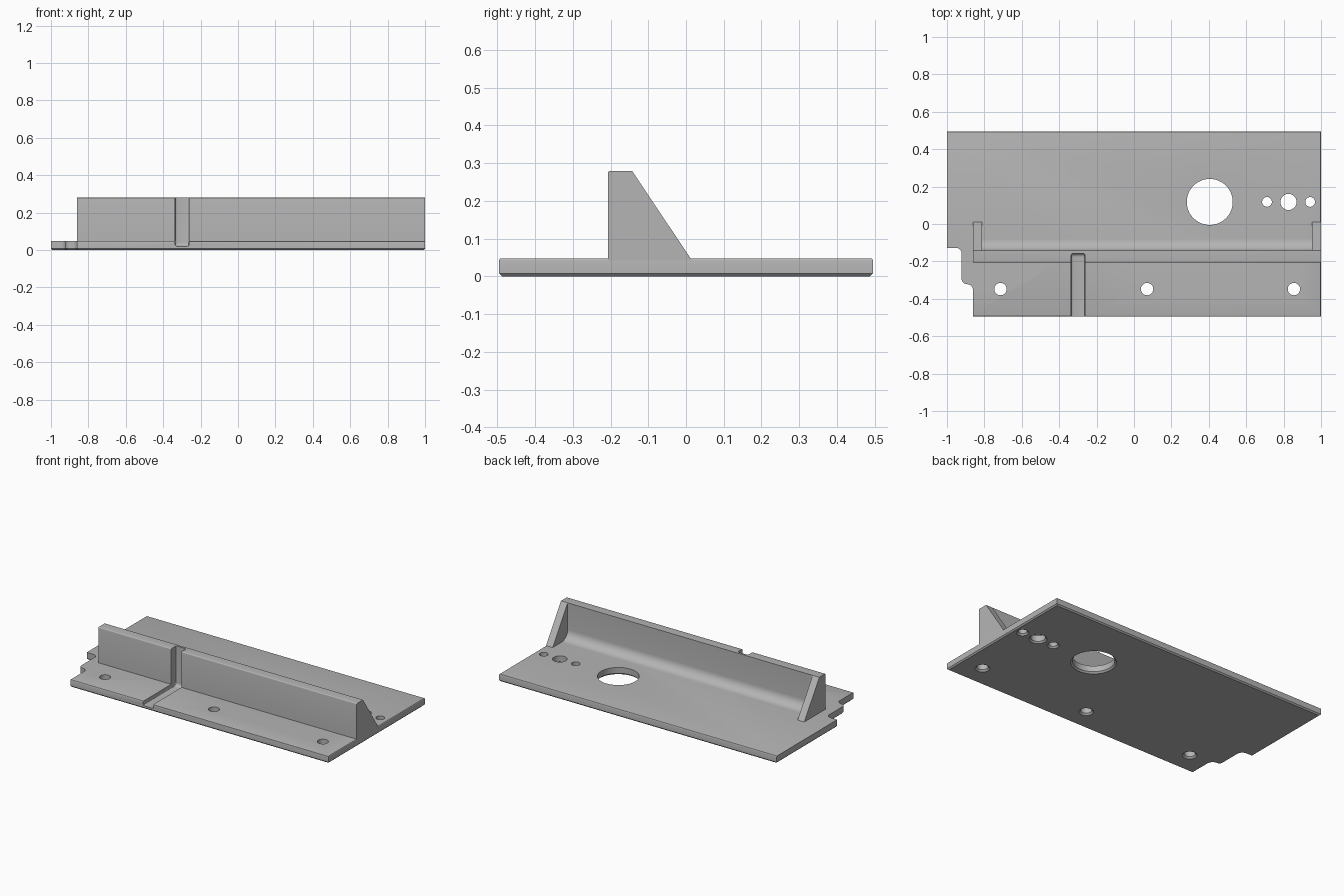
import bpy, bmesh
from math import cos, sin, radians

cube = bpy.data.objects.get("Cube")
if cube:
    bpy.data.objects.remove(cube, do_unlink=True)

grey = bpy.data.materials.new("plain grey")
grey.use_nodes = True
colour = (0.46, 0.46, 0.46, 1)
grey.diffuse_color = colour
grey.node_tree.nodes["Principled BSDF"].inputs["Base Color"].default_value = colour

HALF = 0.495      # half depth of the plate
TOP = 0.048       # plate thickness
LEFT = -0.86      # end of the wall
FRONT, BACK, HIGH = -0.207, -0.143, 0.28


def arc(cx, cy, r, a0, a1, n=8):
    angles = [radians(a0 + (a1 - a0) * i / n) for i in range(n + 1)]
    return [(cx + r * cos(a), cy + r * sin(a)) for a in angles]


def prism(name, pts, axis, lo, hi, bevels=()):
    """Extrude a profile along X (points are y, z) or Z (points are x, y).
    bevels: (edge test, offset, segments)."""
    bm = bmesh.new()
    place = (lambda p, d: (d, *p)) if axis == "X" else (lambda p, d: (*p, d))
    face = bm.faces.new([bm.verts.new(place(p, lo)) for p in pts])
    out = bmesh.ops.extrude_face_region(bm, geom=[face])
    for v in out["geom"]:
        if isinstance(v, bmesh.types.BMVert):
            v.co["XYZ".index(axis)] = hi
    bmesh.ops.recalc_face_normals(bm, faces=bm.faces)
    for test, offset, segments in bevels:
        edges = [e for e in bm.edges if all(test(v.co) for v in e.verts)]
        bmesh.ops.bevel(bm, geom=edges, offset=offset, segments=segments,
                        profile=0.5, affect="EDGES")
    bmesh.ops.recalc_face_normals(bm, faces=bm.faces)
    mesh = bpy.data.meshes.new(name)
    bm.to_mesh(mesh)
    bm.free()
    mesh.materials.append(grey)
    ob = bpy.data.objects.new(name, mesh)
    bpy.context.collection.objects.link(ob)
    return ob


def hole_cutter(x, y, r):
    """Drill with a flared foot, for a chamfered hole underneath."""
    bm = bmesh.new()
    for r1, r2, z, depth in ((r, r, 0.05, 0.2), (r + 0.02, r, 0, 0.02)):
        out = bmesh.ops.create_cone(bm, cap_ends=True, segments=48, radius1=r1,
                                    radius2=r2, depth=depth)
        bmesh.ops.translate(bm, verts=out["verts"], vec=(x, y, z))
    mesh = bpy.data.meshes.new("hole_cutter")
    bm.to_mesh(mesh)
    bm.free()
    mesh.materials.append(grey)
    ob = bpy.data.objects.new("hole_cutter", mesh)
    bpy.context.collection.objects.link(ob)
    return ob


def cut(target, cutter):
    cutter.hide_render = True
    mod = target.modifiers.new("cut", "BOOLEAN")
    mod.operation = "DIFFERENCE"
    mod.solver = "EXACT"
    mod.use_self = True
    mod.object = cutter
    bpy.context.view_layer.objects.active = target
    bpy.ops.object.modifier_apply(modifier=mod.name)


# Base plate with a stepped, rounded corner notch
r = 0.03
outline = [(1, -HALF), (1, HALF), (-1, HALF), (-1, -0.127)]
outline += arc(-0.922 - r, -0.127 - r, r, 90, 0)
outline += arc(-0.922 + r, -0.292, r, 180, 270)
outline += arc(LEFT - r - 0.001, -0.322 - r, r, 90, 0)
outline += [(LEFT, -HALF)]
plate = prism("base_plate", outline, "Z", 0, TOP, [
    (lambda c: c.z < 0.001, 0.008, 1),
    (lambda c: c.z > TOP - 0.001 and abs(c.y) > HALF - 0.001, 0.006, 3)])

# Upright wall with a filleted foot at the back
r = 0.06
lip = 0.006
sunk = TOP - 0.01
profile = [(FRONT, sunk)]
profile += arc(FRONT + lip, HIGH - lip, lip, 180, 90, 4)
profile += [(BACK, HIGH)]
profile += arc(BACK + r, TOP + r, r, 180, 270)
profile += [(BACK + r, sunk)]
wall = prism("upright_wall", profile, "X", LEFT, 1)

# Sloping gussets at both ends of the wall
slope = [(BACK - 0.02, sunk), (BACK - 0.02, HIGH), (BACK, HIGH), (0.012, TOP), (0.012, sunk)]
left_gusset = prism("left_gusset", slope, "X", 0.952, 1)
right_gusset = prism("right_gusset", slope, "X", LEFT, LEFT + 0.048)

# Groove running across the plate and up the wall
end, floor, r = -0.157, 0.02, 0.02
groove = prism("groove_cutter",
               [(-0.6, 0.4), (-0.6, floor)] + arc(end - r, floor + r, r, 270, 360)
               + [(end, 0.4)], "X", -0.336, -0.262,
               [(lambda c: c.x < -0.335, 0.01, 3), (lambda c: c.x > -0.263, 0.01, 3)])
cut(plate, groove)
cut(wall, groove)
cutters = [groove]

# Round holes: front row, large opening, and a row of three
holes = [(x, -0.348, 0.033) for x in (-0.714, 0.07, 0.855)]
holes += [(0.405, 0.118, 0.123), (0.826, 0.118, 0.043)]
holes += [(x, 0.118, 0.026) for x in (0.711, 0.942)]
for hole in holes:
    cutter = hole_cutter(*hole)
    cut(plate, cutter)
    cutters.append(cutter)
for cutter in cutters:
    bpy.data.objects.remove(cutter, do_unlink=True)

# Smooth the fillets and holes, keep the hard edges
bpy.ops.object.select_all(action="DESELECT")
for ob in (plate, wall, left_gusset, right_gusset):
    ob.select_set(True)
bpy.context.view_layer.objects.active = plate
bpy.ops.object.shade_smooth_by_angle(angle=radians(30))
